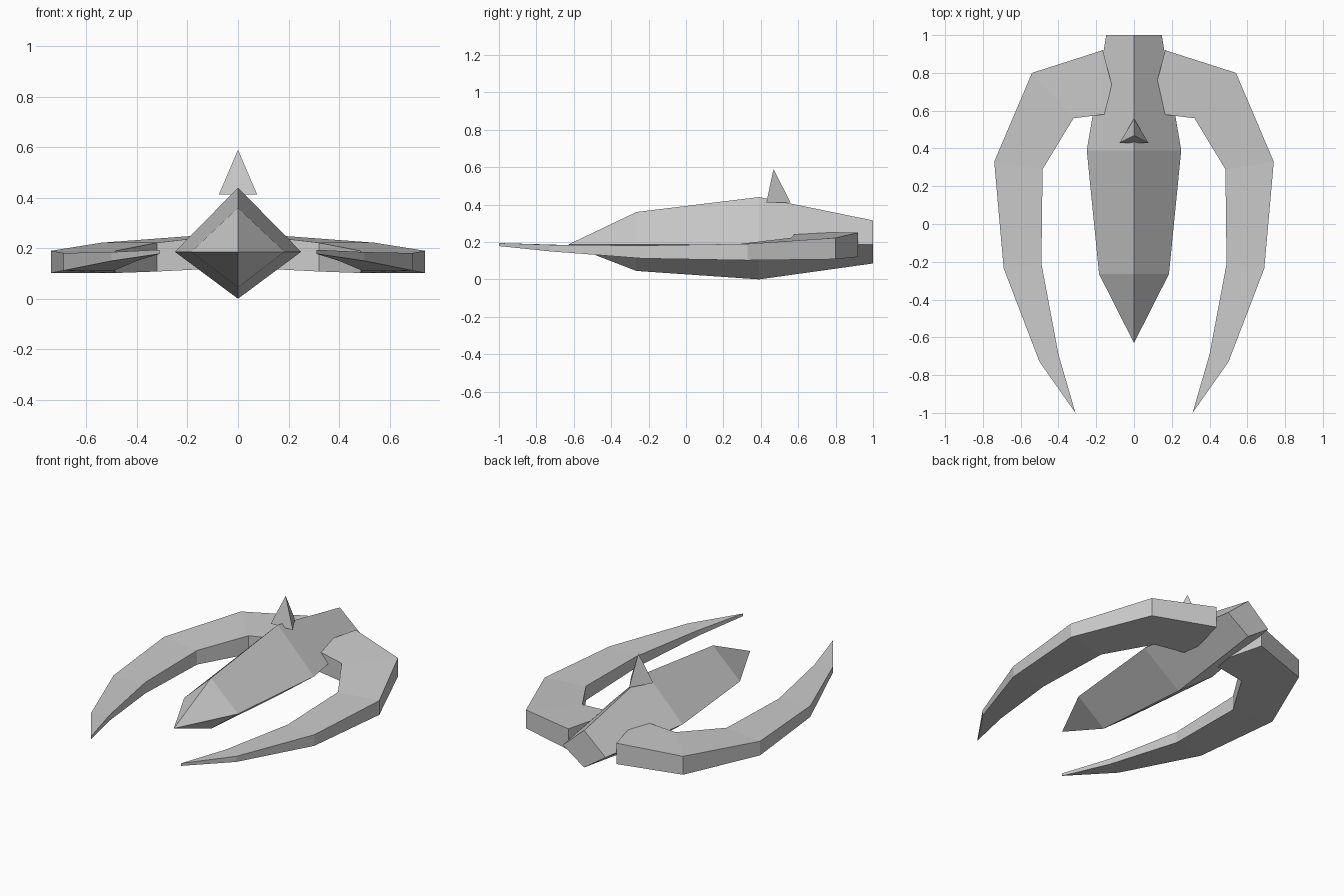
import bpy
import bmesh

cube = bpy.data.objects.get("Cube")
if cube:
    bpy.data.objects.remove(cube, do_unlink=True)

grey = bpy.data.materials.new("hull_grey")
grey.use_nodes = True
colour = (0.6, 0.6, 0.6, 1)
grey.diffuse_color = colour
grey.node_tree.nodes["Principled BSDF"].inputs["Base Color"].default_value = colour


def loft(name, rings):
    """Skin a row of equal-sized rings into one closed, flat-shaded part."""
    bm = bmesh.new()
    rows = [[bm.verts.new(p) for p in ring] for ring in rings]
    count = len(rows[0])
    for a, b in zip(rows, rows[1:]):
        for i in range(count):
            j = (i + 1) % count
            bm.faces.new((a[i], a[j], b[j], b[i]))
    bm.faces.new(rows[0])
    bm.faces.new(rows[-1])
    # Collapse rings that shrink to a point or an edge
    bmesh.ops.remove_doubles(bm, verts=bm.verts, dist=0.0005)
    bmesh.ops.recalc_face_normals(bm, faces=bm.faces)
    mesh = bpy.data.meshes.new(name)
    bm.to_mesh(mesh)
    bm.free()
    mesh.materials.append(grey)
    obj = bpy.data.objects.new(name, mesh)
    bpy.context.collection.objects.link(obj)
    return obj


# Hull: diamond sections (y, half width, top, bottom) from nose to tail
WAIST = 0.186
stations = [
    (-0.63, 0, WAIST, WAIST),
    (-0.265, 0.185, 0.36, 0.045),
    (0.39, 0.25, 0.44, 0),
    (1.0, 0.147, 0.315, 0.085),
]
loft("hull", [[(0, y, top), (w, y, WAIST), (0, y, low), (-w, y, WAIST)]
              for y, w, top, low in stations])

# Curved wings: outer (x, y), inner (x, y), top and bottom, from root to tip
sections = [
    ((0.165, 0.92), (0.08, 0.59), 0.25, 0.12),
    ((0.54, 0.80), (0.32, 0.56), 0.222, 0.108),
    ((0.74, 0.33), (0.484, 0.29), 0.19, 0.102),
    ((0.69, -0.235), (0.49, -0.21), 0.181, 0.112),
    ((0.50, -0.73), (0.40, -0.69), 0.185, 0.15),
    ((0.31, -1.0), (0.31, -1.0), 0.194, 0.178),
]
for name, side in (("left_wing", 1), ("right_wing", -1)):
    loft(name, [[(side * x, y, z) for (x, y), z in
                 ((outer, top), (inner, top), (inner, low), (outer, low))]
                for outer, inner, top, low in sections])

# Dorsal fin: three-sided spike
base = [(-0.076, 0.43, 0.412), (0.076, 0.43, 0.412), (0, 0.558, 0.412)]
loft("dorsal_fin", [base, [(0, 0.468, 0.59)] * 3])
